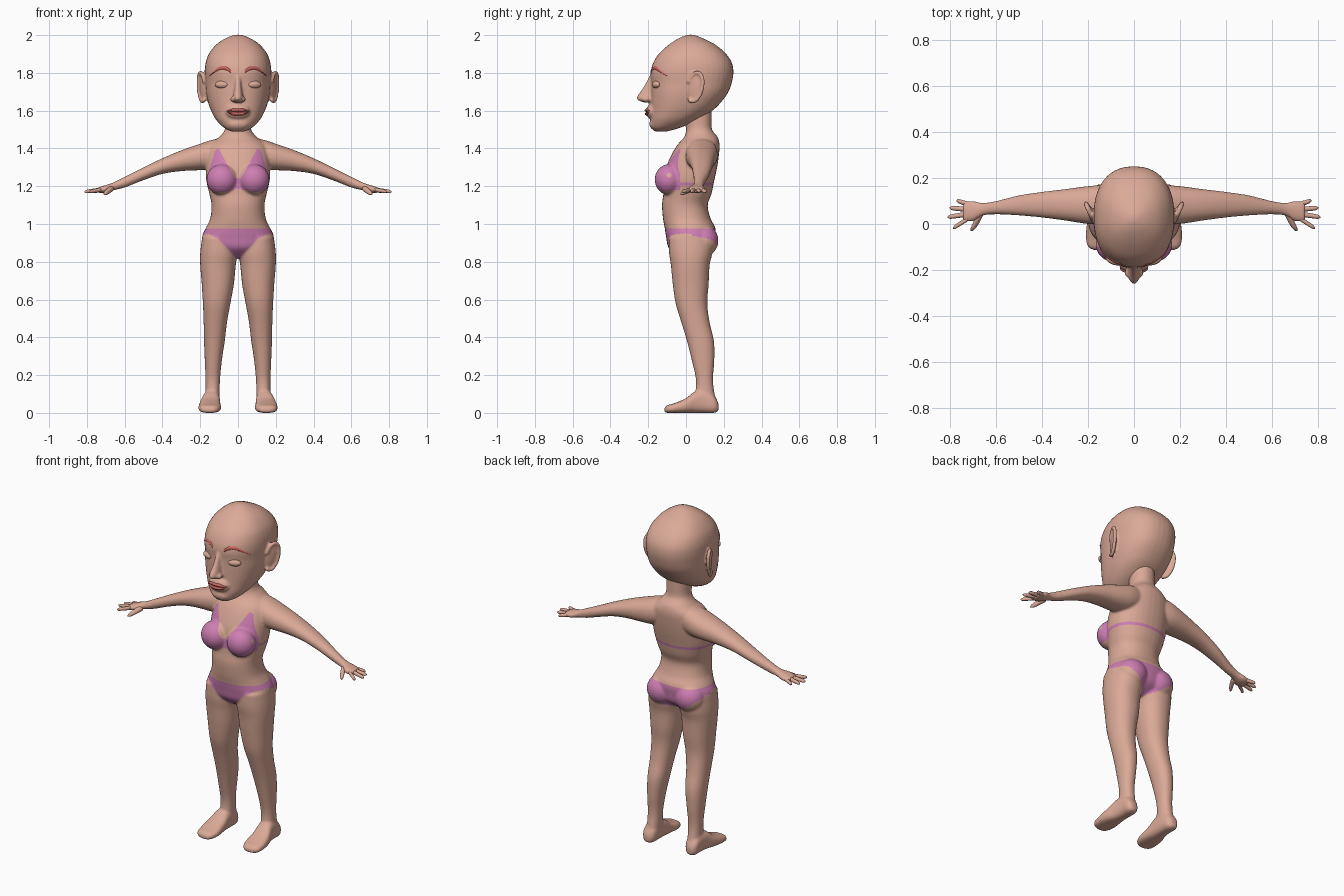
import bpy, bmesh, math
from mathutils import Matrix, Vector, Euler
from mathutils.bvhtree import BVHTree

cube = bpy.data.objects.get("Cube")
if cube:
    bpy.data.objects.remove(cube, do_unlink=True)


def material(name, rgb):
    m = bpy.data.materials.new(name)
    m.use_nodes = True
    m.diffuse_color = (*rgb, 1)
    bsdf = next(n for n in m.node_tree.nodes if n.type == 'BSDF_PRINCIPLED')
    bsdf.inputs["Base Color"].default_value = (*rgb, 1)
    bsdf.inputs["Roughness"].default_value = 0.7
    return m


skin = material("skin", (0.71, 0.40, 0.31))
pink = material("swimsuit_pink", (0.62, 0.21, 0.45))
brow_red = material("brow_red", (0.60, 0.13, 0.11))
lip_red = material("lip_red", (0.52, 0.12, 0.11))


def spline(rows, steps=5):
    """Smooth curve through rows of numbers (Catmull-Rom)."""
    pts = [Vector(r) for r in rows]
    pts = [pts[0]] + pts + [pts[-1]]
    out = []
    for a, b, c, d in zip(pts, pts[1:], pts[2:], pts[3:]):
        for i in range(steps):
            t = i / steps
            out.append(b + (c - a) * (t / 2) + (a * 2 - b * 5 + c * 4 - d) * (t * t / 2)
                       + (b * 3 - a - c * 3 + d) * (t ** 3 / 2))
    return out + [pts[-1]]


def loft(bm, axis, rows, side=1, power=2.2, n=32):
    """Skin rounded sections; a row is position, u low, u high, v low, v high."""
    rings = []
    for t, u0, u1, v0, v1 in spline(rows):
        ring = []
        for i in range(n):
            a = math.tau * i / n
            c, s = math.cos(a), math.sin(a)
            u = (u0 + u1) / 2 + (u1 - u0) / 2 * math.copysign(abs(c) ** (2 / power), c)
            v = (v0 + v1) / 2 + (v1 - v0) / 2 * math.copysign(abs(s) ** (2 / power), s)
            x, y, z = {'x': (t, u, v), 'y': (u, t, v), 'z': (u, v, t)}[axis]
            ring.append(bm.verts.new((x * side, y, z)))
        rings.append(ring)
    for r, q in zip(rings, rings[1:]):
        for i in range(n):
            bm.faces.new((r[i], r[(i + 1) % n], q[(i + 1) % n], q[i]))
    bm.faces.new(rings[0])
    bm.faces.new(rings[-1])


def ball(bm, center, radii, rot=(0, 0, 0)):
    mat = Matrix.LocRotScale(Vector(center), Euler(rot), Vector(radii))
    bmesh.ops.create_uvsphere(bm, u_segments=24, v_segments=16, radius=1, matrix=mat)


def finish(bm, name, mats, voxel=0):
    """Make the object; with a voxel size, fuse its parts into one smooth skin."""
    bmesh.ops.recalc_face_normals(bm, faces=bm.faces[:])
    me = bpy.data.meshes.new(name)
    bm.to_mesh(me)
    bm.free()
    ob = bpy.data.objects.new(name, me)
    bpy.context.collection.objects.link(ob)
    if voxel:
        fuse = ob.modifiers.new("fuse", 'REMESH')
        fuse.mode, fuse.voxel_size = 'VOXEL', voxel
        relax = ob.modifiers.new("relax", 'SMOOTH')
        relax.factor, relax.iterations = 0.5, 6
        dg = bpy.context.evaluated_depsgraph_get()
        baked = bpy.data.meshes.new_from_object(ob.evaluated_get(dg))
        ob.modifiers.clear()
        ob.data = baked
        bpy.data.meshes.remove(me)
        baked.name = name
    ob.data.materials.clear()
    for m in mats:
        ob.data.materials.append(m)
    ob.data.polygons.foreach_set("use_smooth", [True] * len(ob.data.polygons))
    return ob


# Body: torso with neck, then mirrored limbs
bm = bmesh.new()
torso = [(.82, .06, -.03, .07), (.87, .165, -.09, .14), (.93, .19, -.105, .155),
         (.98, .17, -.113, .155), (1.03, .147, -.122, .13), (1.1, .14, -.127, .115),
         (1.16, .152, -.12, .135), (1.23, .168, -.115, .15), (1.3, .17, -.105, .165),
         (1.37, .165, -.075, .175), (1.42, .15, -.045, .178), (1.46, .1, -.01, .168),
         (1.5, .07, 0, .138), (1.56, .066, -.01, .135), (1.64, .066, -.01, .135)]
loft(bm, 'z', [(z, -w, w, f, b) for z, w, f, b in torso])
leg = [(.93, .02, .19, -.09, .14), (.85, .004, .2, -.09, .14), (.78, .012, .2, -.08, .125),
       (.68, .022, .192, -.07, .12), (.58, .04, .186, -.055, .113), (.48, .058, .182, -.025, .125),
       (.38, .07, .18, .005, .148), (.28, .085, .176, .03, .15), (.18, .095, .172, .052, .143),
       (.11, .097, .172, .05, .15), (.05, .098, .178, .035, .165)]
foot = [(-.115, .125, .17, .005, .025), (-.1, .105, .2, 0, .04), (-.06, .09, .21, 0, .052),
        (0, .092, .205, 0, .078), (.05, .095, .19, 0, .115), (.1, .097, .182, 0, .12),
        (.15, .103, .178, 0, .09), (.172, .125, .16, .01, .05)]
arm = [(.08, .02, .16, 1.31, 1.455), (.14, 0, .168, 1.29, 1.445), (.2, 0, .165, 1.285, 1.425),
       (.3, .015, .152, 1.28, 1.39), (.4, .028, .14, 1.265, 1.348), (.5, .037, .125, 1.232, 1.3),
       (.6, .042, .1, 1.193, 1.25), (.66, .036, .092, 1.178, 1.22),
       (.7, .012, .1, 1.166, 1.206), (.745, .012, .095, 1.165, 1.193)]
for s in (1, -1):
    loft(bm, 'z', leg, s)
    loft(bm, 'y', foot, s, 2.6)
    loft(bm, 'x', arm, s)
    ball(bm, (.085 * s, -.09, 1.235), (.082, .076, .082))
    ball(bm, (.092 * s, .09, .912), (.088, .082, .085))
body = finish(bm, "body", [skin, pink], 0.007)


# Swimsuit: cut clean edges into the body, then colour the faces inside them
def in_swimsuit(p):
    x, y, z = abs(p.x), p.y, p.z
    if x > .21:
        return False
    if y > -.03:
        band = x < .178 and 1.205 < z < 1.221
    else:
        band = False
        low = 1.17 + .02 * ((x - .09) / .09) ** 2
        if low < z < 1.4 and x < .165 - (z - 1.245) * .3:
            band = z < 1.24 or x > .015 + (z - 1.24) * .55
    if y < .03:
        leg_line = .8 + .15 * math.sin(min(1, x / .18) * math.pi / 2)
    else:
        leg_line = .82 + .115 * (x / .19) ** 1.3
    return band or leg_line < z < .977


bm = bmesh.new()
bm.from_mesh(body.data)
cuts = [((0, 0, h), (0, 0, 1)) for h in (.977, 1.205, 1.221)]
for s in (1, -1):
    cuts += [((.015 * s, 0, 1.24), (s, 0, -.55)), ((.165 * s, 0, 1.245), (s, 0, .3))]
for co, no in cuts:
    bmesh.ops.bisect_plane(bm, geom=bm.verts[:] + bm.edges[:] + bm.faces[:],
                           dist=1e-4, plane_co=co, plane_no=no)
for f in bm.faces:
    f.material_index = int(in_swimsuit(f.calc_center_median()))
    f.smooth = True
bm.to_mesh(body.data)
bm.free()

# Fingers and thumbs
bm = bmesh.new()
tips = [((.72, .085), (.772, .102)), ((.73, .064), (.803, .07)),
        ((.73, .042), (.812, .03)), ((.725, .022), (.788, -.018))]
for s in (1, -1):
    for (x0, y0), (x1, y1) in tips:
        rows = []
        for k, r in ((0, .011), (.5, .0105), (.85, .009), (1, .003)):
            y, z = y0 + (y1 - y0) * k, 1.181 - .01 * k
            rows.append((x0 + (x1 - x0) * k, y - r, y + r, z - r, z + r))
        loft(bm, 'x', rows, s, 2, 12)
    rows = []
    for y, x, z, r in ((.04, .672, 1.187, .016), (.01, .685, 1.176, .014),
                       (-.018, .7, 1.164, .011), (-.03, .707, 1.158, .004)):
        rows.append((y, x - r, x + r, z - r, z + r))
    loft(bm, 'y', rows, s, 2, 12)
finish(bm, "fingers", [skin])

# Head: skull, nose, mouth and chin swell, ears
bm = bmesh.new()
skull = [(1.49, .035, -.165, -.1), (1.51, .075, -.183, -.03), (1.55, .115, -.188, .06),
         (1.6, .143, -.186, .14), (1.65, .16, -.185, .19), (1.7, .17, -.185, .225),
         (1.75, .173, -.185, .243), (1.8, .176, -.188, .251), (1.85, .172, -.175, .244),
         (1.9, .155, -.145, .213), (1.95, .115, -.09, .155), (1.985, .062, -.035, .085),
         (2.002, .015, .01, .04)]
loft(bm, 'z', [(z, -w, w, f, b) for z, w, f, b in skull], power=2.3, n=40)
nose = [(1.643, .018, -.225), (1.658, .027, -.258), (1.68, .026, -.256),
        (1.72, .02, -.228), (1.765, .017, -.203), (1.8, .016, -.185)]
loft(bm, 'z', [(z, -w, w, f, -.13) for z, w, f in nose])
ball(bm, (0, -.178, 1.595), (.065, .034, .042))
ball(bm, (0, -.16, 1.53), (.06, .034, .034))
for s in (1, -1):
    ball(bm, (.025 * s, -.212, 1.661), (.016, .022, .015))
    tilt = Matrix.LocRotScale(Vector((.187 * s, .05, 1.725)), Euler((-.25, 0, -.4 * s)), None)
    ball(bm, tilt.translation, (.011, .042, .078), (-.25, 0, -.4 * s))
    for i in range(26):
        a = math.radians(-110 + i * 11)
        rim = tilt @ Vector((.006 * s, .042 * math.cos(a), .078 * math.sin(a)))
        ball(bm, rim, (.011, .011, .011))
head = finish(bm, "head", [skin], 0.006)

# Eyes
bm = bmesh.new()
for s in (1, -1):
    ball(bm, (.085 * s, -.157, 1.738), (.039, .021, .02), (0, 0, .3 * s))
finish(bm, "eyes", [skin])

# Brows and lips: thin lens-shaped strips laid on the face
bm = bmesh.new()
bm.from_mesh(head.data)
surface = BVHTree.FromBMesh(bm)
bm.free()


def strip(bm, rows, side=1, bulge=.006):
    """Rows are x, z and half width along the strip."""
    grid = []
    for x, z, half in spline(rows, 8):
        line = []
        for k in range(7):
            v = k / 3 - 1
            hit = surface.ray_cast(Vector((x * side, -1, z + v * half)), Vector((0, 1, 0)))[0]
            y = (hit.y if hit else -.15) + .002 - (bulge + .002) * (1 - v * v)
            line.append(bm.verts.new((x * side, y, z + v * half)))
        grid.append(line)
    for a, b in zip(grid, grid[1:]):
        for k in range(6):
            f = bm.faces.new((a[k], b[k], b[k + 1], a[k + 1]))
            f.normal_update()
            if f.normal.y > 0:
                f.normal_flip()


bm = bmesh.new()
for s in (1, -1):
    strip(bm, [(.038, 1.808, .009), (.062, 1.823, .011), (.09, 1.827, .01),
               (.12, 1.812, .008), (.15, 1.785, .003)], s, .005)
finish(bm, "brows", [brow_red])
bm = bmesh.new()
strip(bm, [(-.06, 1.597, .002), (-.025, 1.603, .01), (0, 1.602, .009),
           (.025, 1.603, .01), (.06, 1.597, .002)], bulge=.009)
strip(bm, [(-.055, 1.593, .002), (-.025, 1.583, .01), (.025, 1.583, .01),
           (.055, 1.593, .002)], bulge=.009)
finish(bm, "lips", [lip_red])
